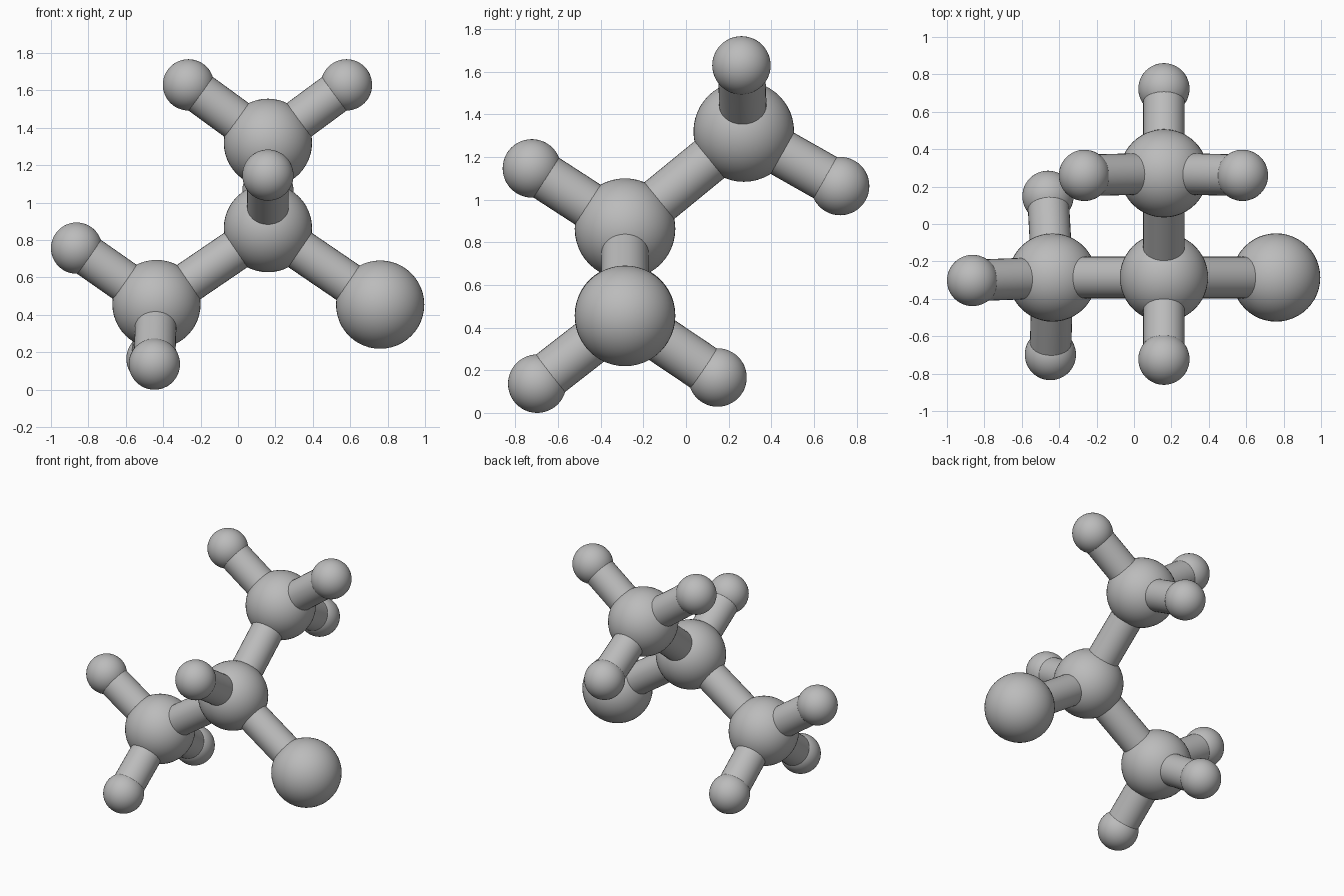
import bpy
from mathutils import Vector

if "Cube" in bpy.data.objects:
    bpy.data.objects.remove(bpy.data.objects["Cube"], do_unlink=True)

BIG, SMALL, ROD = 0.236, 0.137, 0.111

grey = bpy.data.materials.new("plain grey")
grey.use_nodes = True
colour = (0.5, 0.5, 0.5, 1)
grey.diffuse_color = colour
grey.node_tree.nodes["Principled BSDF"].inputs["Base Color"].default_value = colour


def finish(name):
    ob = bpy.context.object
    ob.name = name
    ob.data.materials.append(grey)
    bpy.ops.object.shade_smooth_by_angle()
    return ob


def ball(name, centre, radius):
    bpy.ops.mesh.primitive_uv_sphere_add(segments=48, ring_count=24, radius=radius, location=centre)
    finish(name)


def rod(name, start, end):
    a, b = Vector(start), Vector(end)
    bpy.ops.mesh.primitive_cylinder_add(vertices=32, radius=ROD, depth=(b - a).length,
                                        location=(a + b) / 2)
    ob = finish(name)
    ob.rotation_mode = "QUATERNION"
    ob.rotation_quaternion = (b - a).to_track_quat("Z", "Y")


# Large balls: the hub and its three large neighbours
hub = (0.16, -0.286, 0.864)
upper = (0.16, 0.271, 1.32)
side = (-0.436, -0.286, 0.458)
end = (0.76, -0.286, 0.455)
for name, centre in (("hub", hub), ("upper", upper), ("side", side), ("end", end)):
    ball(name + "_ball", centre, BIG)
    if centre != hub:
        rod(name + "_rod", hub, centre)

# Small balls, each joined to a large one by a rod
small = [
    ("hub_front", hub, (0.16, -0.723, 1.147)),
    ("upper_back", upper, (0.16, 0.723, 1.064)),
    ("upper_right", upper, (-0.265, 0.26, 1.63)),
    ("upper_left", upper, (0.58, 0.26, 1.63)),
    ("side_outer", side, (-0.863, -0.302, 0.757)),
    ("side_back", side, (-0.46, 0.148, 0.166)),
    ("side_front", side, (-0.447, -0.698, 0.137)),
]
for name, parent, centre in small:
    ball(name + "_small_ball", centre, SMALL)
    rod(name + "_small_rod", parent, centre)
